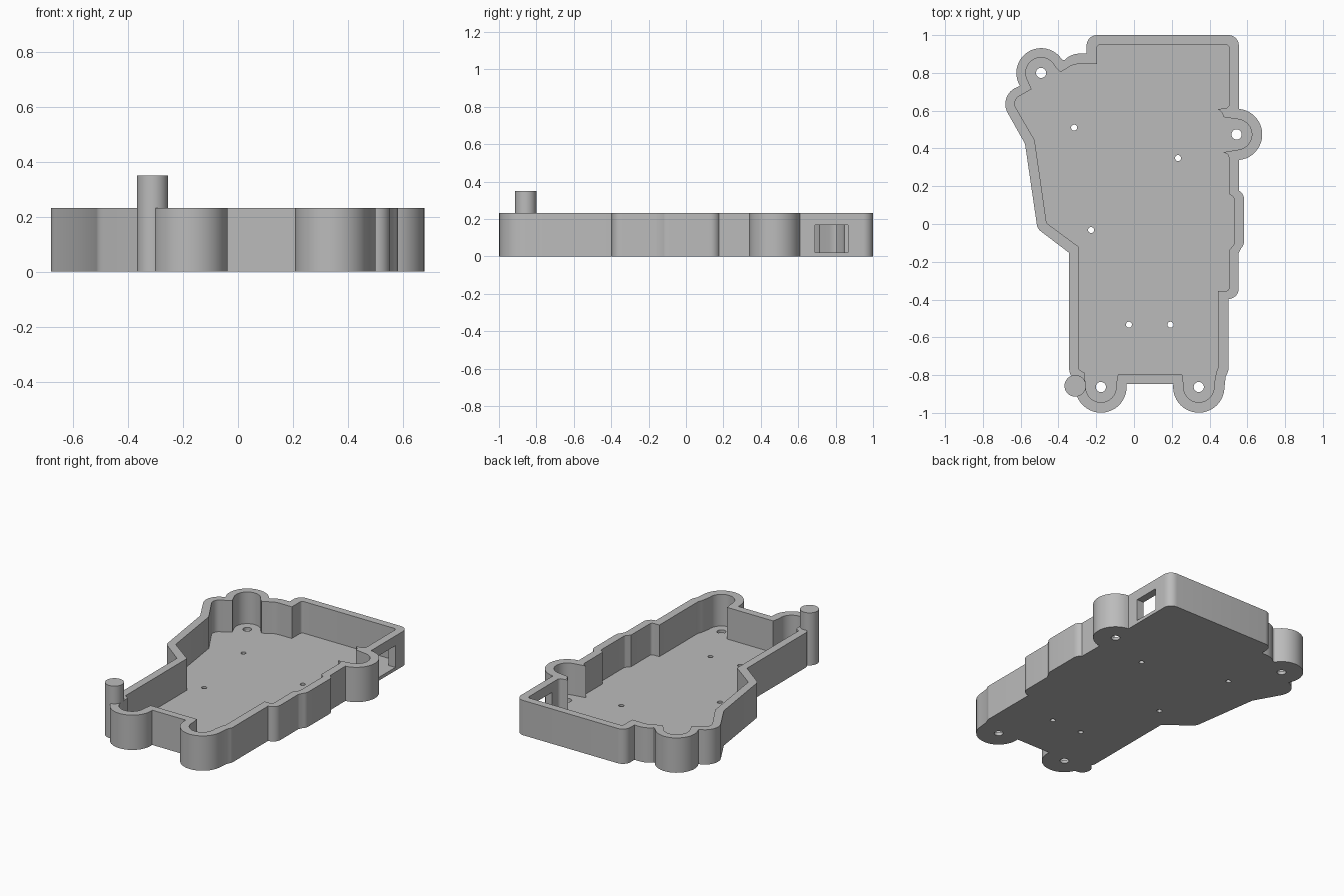
import bpy
import bmesh
import math

HEIGHT = 0.232
FLOOR = 0.021
BOSS = 0.136          # outer radius of the screw lobes
POCKET = 0.081        # inner radius of the screw lobes

# Screw lobe centres
FRONT_R = (-0.175, -0.863)
FRONT_L = (0.343, -0.863)
SIDE_L = (0.543, 0.474)
BACK_R = (-0.492, 0.80)

cube = bpy.data.objects.get("Cube")
if cube:
    bpy.data.objects.remove(cube, do_unlink=True)

grey = bpy.data.materials.new("plain grey")
grey.use_nodes = True
colour = (0.5, 0.5, 0.5, 1.0)
grey.diffuse_color = colour
grey.node_tree.nodes["Principled BSDF"].inputs["Base Color"].default_value = colour


def arc(centre, radius, start, end, steps=20):
    """Points along an arc, angles in degrees, counter-clockwise if end > start."""
    points = []
    for i in range(steps + 1):
        angle = math.radians(start + (end - start) * i / steps)
        points.append((centre[0] + radius * math.cos(angle),
                       centre[1] + radius * math.sin(angle)))
    return points


def add_prism(bm, outline, bottom, top):
    """Extrude a closed outline between two heights."""
    lower = [bm.verts.new((x, y, bottom)) for x, y in outline]
    upper = [bm.verts.new((x, y, top)) for x, y in outline]
    bm.faces.new(lower[::-1])
    bm.faces.new(upper)
    count = len(outline)
    for i in range(count):
        j = (i + 1) % count
        bm.faces.new((lower[i], lower[j], upper[j], upper[i]))


def circle(centre, radius, steps=32):
    return arc(centre, radius, 0, 360, steps)[:-1]


def make_object(name, prisms):
    bm = bmesh.new()
    for outline, bottom, top in prisms:
        add_prism(bm, outline, bottom, top)
    bmesh.ops.recalc_face_normals(bm, faces=bm.faces[:])
    mesh = bpy.data.meshes.new(name)
    bm.to_mesh(mesh)
    bm.free()
    mesh.materials.append(grey)
    obj = bpy.data.objects.new(name, mesh)
    bpy.context.collection.objects.link(obj)
    return obj


def cut(target, cutter):
    """Subtract the cutter from the target, then discard the cutter."""
    cutter.hide_render = True
    modifier = target.modifiers.new("cut", "BOOLEAN")
    modifier.operation = "DIFFERENCE"
    modifier.solver = "EXACT"
    modifier.object = cutter
    bpy.context.view_layer.objects.active = target
    bpy.ops.object.modifier_apply(modifier=modifier.name)
    bpy.data.objects.remove(cutter, do_unlink=True)


def smooth(obj):
    bpy.ops.object.select_all(action="DESELECT")
    obj.select_set(True)
    bpy.context.view_layer.objects.active = obj
    bpy.ops.object.shade_smooth_by_angle(angle=math.radians(25))


# Outside of the wall, counter-clockwise from the front right lobe
outer = (
    arc(FRONT_R, BOSS, 180, 367)
    + arc(FRONT_L, BOSS, 173, 350)
    + [(0.485, -0.81)]
    + arc((0.445, -0.765), 0.055, -25, 0, 5)
    + arc((0.5, -0.343), 0.054, -90, 0, 8)
    + [(0.554, -0.155)]
    + arc((0.53, -0.09), 0.053, -45, 0, 5)
    + arc((0.53, 0.13), 0.053, 0, 60, 6)
    + arc(SIDE_L, BOSS, -85, 85)
    + arc((0.5, 0.945), 0.055, 0, 90, 8)
    + arc((-0.196, 0.945), 0.055, 90, 180, 8)
    + [(-0.251, 0.902)]
    + arc((-0.288, 0.79), 0.112, 90, 137, 6)
    + arc(BACK_R, 0.131, 33, 212)
    + arc((-0.585, 0.635), 0.096, 119, 210, 10)
    + [(-0.577, 0.425)]
    + arc((-0.46, 0.005), 0.055, 187, 234, 6)
    + [(-0.343, -0.153)]
    + arc((-0.29, -0.77), 0.053, 180, 230, 6)
)

# Inside of the wall, in the same order
inner = (
    [(-0.291, -0.77), (-0.262, -0.788)]
    + arc(FRONT_R, POCKET, 175, 368)
    + [(-0.085, -0.797), (0.255, -0.797)]
    + arc(FRONT_L, POCKET, 172, 368)
    + [(0.436, -0.783), (0.445, -0.762), (0.445, -0.355)]
    + arc((0.485, -0.337), 0.018, -90, 0, 5)
    + [(0.503, -0.14)]
    + arc((0.51, -0.1), 0.02, -45, 0, 4)
    + arc((0.51, 0.13), 0.02, 0, 60, 4)
    + [(0.503, 0.16), (0.503, 0.35), (0.495, 0.37), (0.473, 0.38)]
    + arc(SIDE_L, POCKET, -78, 78)
    + [(0.473, 0.566), (0.468, 0.587), (0.445, 0.608)]
    + arc((0.482, 0.635), 0.022, -90, 0, 5)
    + arc((0.485, 0.932), 0.018, 0, 90, 5)
    + arc((-0.178, 0.932), 0.018, 90, 180, 5)
    + [(-0.196, 0.847)]
    + arc((-0.288, 0.737), 0.11, 90, 117, 5)
    + [(-0.389, 0.804)]
    + arc(BACK_R, POCKET, 25, 205)
    + [(-0.542, 0.714)]
    + arc((-0.585, 0.637), 0.046, 125, 210, 8)
    + [(-0.526, 0.444), (-0.463, 0.005), (-0.291, -0.122)]
)

# Tray with its pocket hollowed out
tray = make_object("tray", [(outer, 0, HEIGHT)])
cut(tray, make_object("pocket_cutter", [(inner, FLOOR, 1)]))

# Screw holes, small peg holes and the connector window in the left wall
openings = [(circle(c, 0.027), -0.1, 0.1)
            for c in (FRONT_R, FRONT_L, SIDE_L, BACK_R)]
pegs = [(-0.317, 0.51), (0.233, 0.349), (-0.227, -0.032),
        (-0.027, -0.533), (0.193, -0.533)]
openings += [(circle(c, 0.016, 20), -0.1, 0.1) for c in pegs]
window = [(0.46, 0.69), (0.6, 0.69), (0.6, 0.865), (0.46, 0.865)]
openings.append((window, FLOOR + 0.001, 0.167))
cut(tray, make_object("opening_cutter", openings))
smooth(tray)

# Tall pin standing beside the front right lobe
pin = make_object("corner_pin", [(circle((-0.311, -0.857), 0.057, 40), 0, 0.35)])
smooth(pin)
